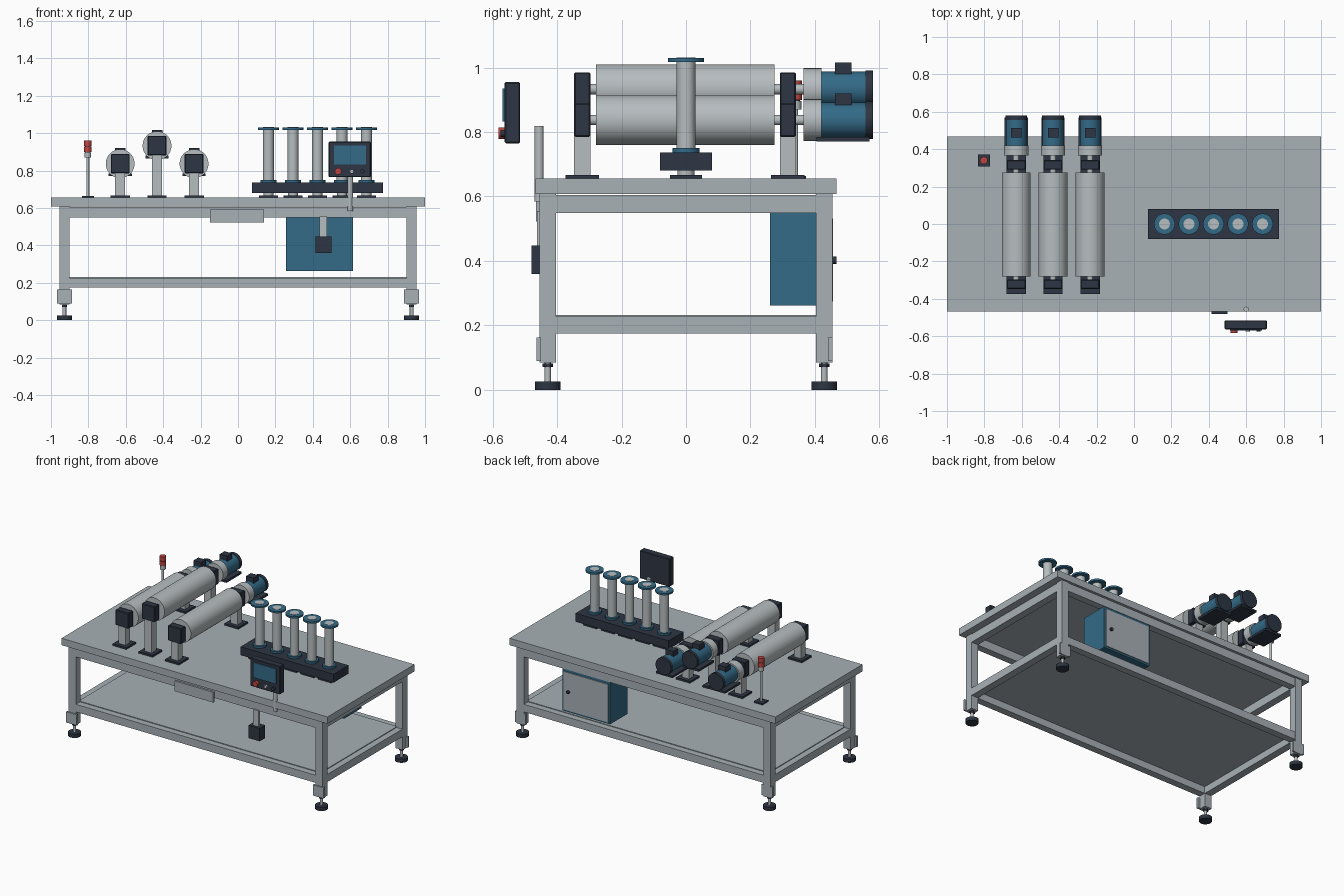
import bpy, math
from mathutils import Vector

if "Cube" in bpy.data.objects:
    bpy.data.objects.remove(bpy.data.objects["Cube"])


def material(name, rgb):
    m = bpy.data.materials.new(name)
    m.diffuse_color = (*rgb, 1)
    m.use_nodes = True
    m.node_tree.nodes["Principled BSDF"].inputs["Base Color"].default_value = m.diffuse_color
    return m


FRAME = material("frame grey", (0.39, 0.44, 0.465))
STEEL = material("light steel", (0.47, 0.51, 0.525))
BLUE = material("machine blue", (0.033, 0.145, 0.245))
DARK = material("dark slate", (0.026, 0.036, 0.056))
RED = material("signal red", (0.52, 0.06, 0.05))


def box(name, x, y, z, mat, bevel=0):
    """Box from (min, max) ranges on each axis."""
    bpy.ops.mesh.primitive_cube_add(size=1)
    o = bpy.context.object
    o.name = name
    for v in o.data.vertices:
        v.co = Vector([r[0] if c < 0 else r[1] for r, c in zip((x, y, z), v.co)])
    o.data.materials.append(mat)
    if bevel:
        b = o.modifiers.new("edge", 'BEVEL')
        b.width, b.segments = bevel, 1
    return o


def around(c, h):
    return (c - h, c + h)


def cyl(name, p, q, r, mat, sides=32):
    """Cylinder between two points."""
    p, q = Vector(p), Vector(q)
    bpy.ops.mesh.primitive_cylinder_add(vertices=sides, radius=r, depth=(q - p).length,
                                        location=(p + q) / 2)
    o = bpy.context.object
    o.name = name
    o.rotation_euler = (q - p).to_track_quat('Z', 'Y').to_euler()
    o.data.materials.append(mat)
    bpy.ops.object.shade_smooth_by_angle(angle=math.radians(35))
    return o


# Table: top, shelf, legs, rails, levelling feet
TOP = 0.655
box("table_top", (-1, 1), (-0.467, 0.467), (0.608, TOP), FRAME)
box("lower_shelf", (-0.91, 0.91), (-0.41, 0.41), (0.222, 0.232), FRAME)
for sx in (-1, 1):
    for sy in (-1, 1):
        x, y = sx * 0.928, sy * 0.429
        box("leg", around(x, 0.027), around(y, 0.026), (0.085, 0.608), FRAME)
        plate_y = (-0.464, -0.45) if sy < 0 else (0.441, 0.455)
        box("foot_bracket", around(x, 0.04), plate_y, (0.09, 0.163), FRAME)
        cyl("foot_stem", (x, y, 0.02), (x, y, 0.09), 0.01, STEEL, 16)
        cyl("foot_nut", (x, y, 0.07), (x, y, 0.082), 0.016, DARK, 6)
        cyl("foot_pad", (x, y, 0), (x, y, 0.025), 0.04, DARK, 24)
for z in ((0.549, 0.605), (0.175, 0.227)):
    for s in (-1, 1):
        box("long_rail", (-0.901, 0.901), around(s * 0.429, 0.024), z, FRAME)
        box("short_rail", around(s * 0.928, 0.025), (-0.403, 0.403), z, FRAME)
box("front_plate", (-0.15, 0.14), (-0.466, -0.452), (0.522, 0.592), FRAME)

# Powered rollers: two low ones and a raised one between them
for x, z in ((-0.63, 0.837), (-0.433, 0.933), (-0.235, 0.837)):
    cyl("roller", (x, -0.28, z), (x, 0.275, z), 0.077, STEEL, 48)
    cyl("roller_shaft", (x, -0.32, z), (x, 0.37, z), 0.016, STEEL, 20)
    for y in (-0.322, 0.316):
        box("bearing_block", around(x, 0.05), around(y, 0.025), around(z, 0.052), DARK, 0.004)
        box("bearing_post", around(x, 0.027), around(y, 0.025), (0.66, z - 0.05), STEEL)
        box("post_base", around(x, 0.052), around(y, 0.052), (TOP, 0.667), DARK)
    cyl("gearbox", (x, 0.365, z), (x, 0.42, z), 0.065, STEEL)
    cyl("motor_body", (x, 0.418, z), (x, 0.558, z), 0.055, BLUE)
    cyl("motor_fan_cover", (x, 0.557, z), (x, 0.58, z), 0.058, DARK)
    box("motor_terminal_box", around(x, 0.028), (0.462, 0.514), (z + 0.045, z + 0.083), DARK)
    box("motor_base", around(x, 0.062), (0.405, 0.57), (z - 0.067, z - 0.053), DARK)

# Row of guide spools on a raised bar
box("spool_bar", (0.075, 0.775), (-0.08, 0.08), (0.68, 0.737), DARK)
for i in range(5):
    x = 0.163 + i * 0.131
    box("spool_base", around(x, 0.05), around(0, 0.05), (TOP, 0.666), DARK)
    cyl("spool_foot", (x, 0, 0.66), (x, 0, 0.685), 0.026, STEEL)
    cyl("spool_column", (x, 0, 0.735), (x, 0, 1.032), 0.029, STEEL)
    cyl("spool_lower_flange", (x, 0, 0.737), (x, 0, 0.75), 0.042, BLUE)
    cyl("spool_upper_flange", (x, 0, 1.018), (x, 0, 1.03), 0.056, BLUE)

# Operator panel with screen, buttons and pole
box("panel_case", (0.485, 0.71), (-0.563, -0.515), (0.765, 0.955), DARK, 0.004)
box("panel_screen", (0.512, 0.685), (-0.57, -0.561), (0.832, 0.935), BLUE)
for x, r, y, mat in ((0.535, 0.018, -0.582, RED), (0.608, 0.011, -0.576, STEEL),
                     (0.665, 0.011, -0.576, DARK)):
    cyl("panel_button", (x, -0.56, 0.796), (x, y, 0.796), r, mat, 20)
cyl("panel_pole", (0.6, -0.456, 0.585), (0.6, -0.456, 0.818), 0.014, STEEL, 20)

# Hanging switch box under the front rail
box("switch_hanger", around(0.457, 0.02), (-0.463, -0.445), (0.44, 0.555), STEEL)
box("switch_box", around(0.457, 0.042), (-0.48, -0.42), (0.36, 0.447), DARK)

# Electrical cabinet with its door at the back
box("cabinet", (0.256, 0.615), (0.26, 0.45), (0.262, 0.549), BLUE)
box("cabinet_door", (0.268, 0.603), (0.449, 0.456), (0.274, 0.532), FRAME)
cyl("cabinet_knob", (0.565, 0.455, 0.402), (0.565, 0.467, 0.402), 0.011, DARK, 16)

# Signal tower
x, y = -0.803, 0.34
box("tower_base", around(x, 0.032), around(y, 0.032), (TOP, 0.664), DARK)
cyl("tower_pole", (x, y, 0.66), (x, y, 0.88), 0.008, STEEL, 16)
cyl("tower_collar", (x, y, 0.87), (x, y, 0.897), 0.018, STEEL, 20)
cyl("tower_core", (x, y, 0.89), (x, y, 0.95), 0.014, DARK, 20)
for z in (0.9, 0.932):
    cyl("tower_light", (x, y, z), (x, y, z + 0.028), 0.02, RED, 20)
